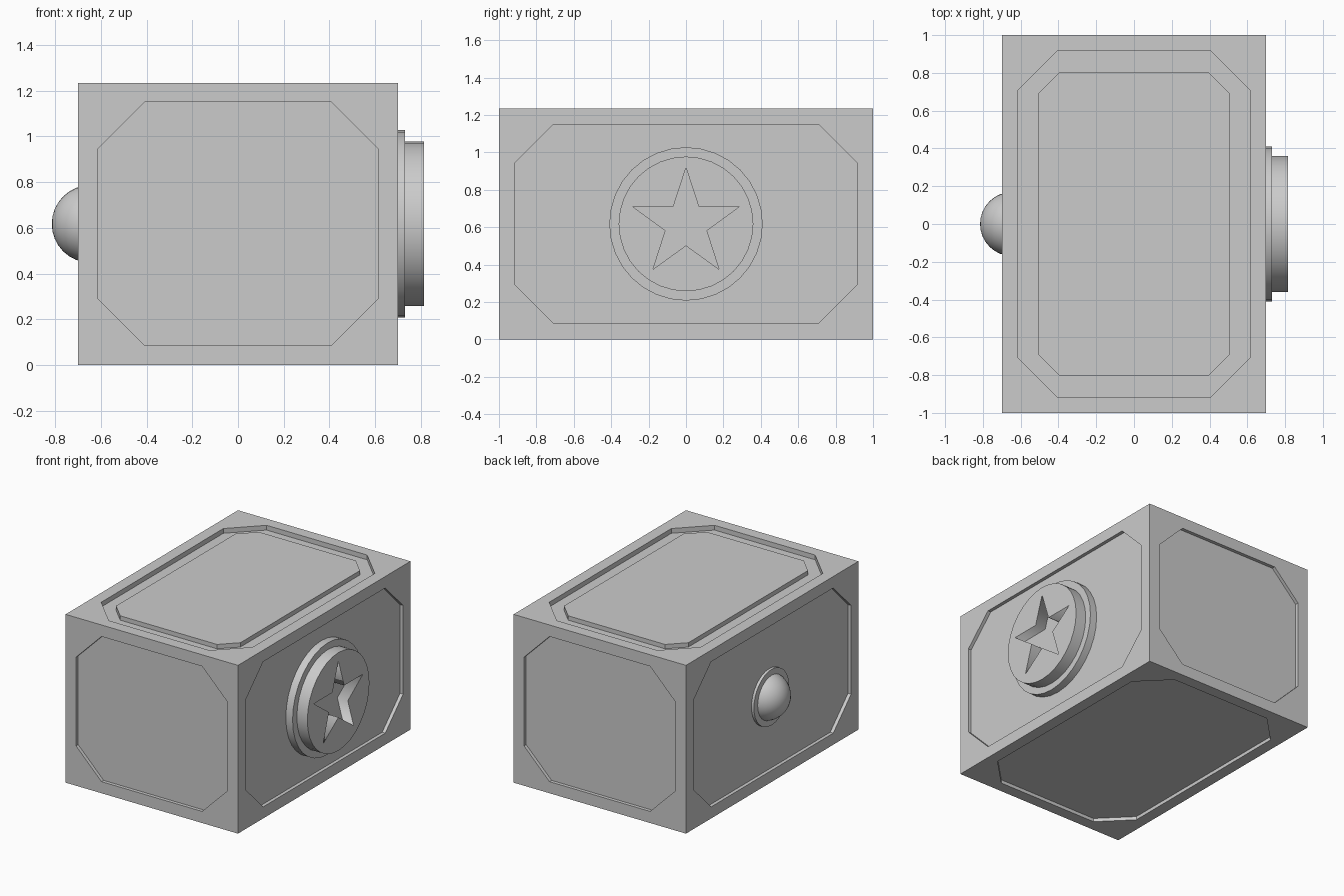
import bpy, bmesh
from math import sin, cos, pi
from mathutils import Vector, Matrix

if "Cube" in bpy.data.objects:
    bpy.data.objects.remove(bpy.data.objects["Cube"])

HX, HY, H = 0.70, 1.0, 1.235
MID = H / 2


def add_object(name, bm):
    me = bpy.data.meshes.new(name)
    bm.to_mesh(me)
    bm.free()
    ob = bpy.data.objects.new(name, me)
    bpy.context.collection.objects.link(ob)
    return ob


def octagon(hu, hv, c):
    """Rectangle with clipped corners, two points per corner."""
    return [(hu, hv - c), (hu - c, hv), (c - hu, hv), (-hu, hv - c),
            (-hu, c - hv), (c - hu, -hv), (hu - c, -hv), (hu, c - hv)]


def panel(bm, n, u, v, hn, hu, hv, loops):
    """One box side: flat border, then stepped octagon loops (margin, clip, depth)."""
    n, u, v = Vector(n), Vector(u), Vector(v)
    centre = Vector((0, 0, MID))

    def vert(a, b, d):
        return bm.verts.new(centre + n * (hn - d) + u * a + v * b)

    corner = [vert(a, b, 0) for a, b in ((hu, hv), (-hu, hv), (-hu, -hv), (hu, -hv))]
    rings = [[vert(a, b, d) for a, b in octagon(hu - m, hv - m, c)] for m, c, d in loops]
    first = rings[0]
    for i in range(4):
        p, q, r = first[2 * i], first[2 * i + 1], first[(2 * i + 2) % 8]
        bm.faces.new((corner[i], q, p))
        bm.faces.new((corner[i], corner[(i + 1) % 4], r, q))
    for a, b in zip(rings, rings[1:]):
        for i in range(8):
            j = (i + 1) % 8
            bm.faces.new((a[i], a[j], b[j], b[i]))
    bm.faces.new(rings[-1])


# Box body with recessed panels; the top also has a raised centre
X, Y, Z = (1, 0, 0), (0, 1, 0), (0, 0, 1)
M, C, D = 0.085, 0.207, 0.025
recess = [(M, C, 0), (M, C, D)]
raised = [(M, C, 0), (M, C, 0.035), (0.195, 0.112, 0.035), (0.195, 0.112, 0.003)]
bm = bmesh.new()
for s in (1, -1):
    panel(bm, Vector(X) * s, Y, Z, HX, HY, MID, recess)
    panel(bm, Vector(Y) * s, X, Z, HY, HX, MID, recess)
    panel(bm, Vector(Z) * s, X, Y, MID, HX, HY, raised if s > 0 else recess)
bmesh.ops.remove_doubles(bm, verts=bm.verts, dist=1e-5)
bmesh.ops.recalc_face_normals(bm, faces=bm.faces)
add_object("box_body", bm)


def ring_points(radii, count):
    """Points around a circle from the top; radii alternate for a star."""
    return [(radii[i % len(radii)] * sin(2 * pi * i / count),
             radii[i % len(radii)] * cos(2 * pi * i / count)) for i in range(count)]


def plate(name, x0, x1, outlines):
    """Flat plate facing along x, extruded from outlines (inner ones become holes)."""
    cu = bpy.data.curves.new(name, 'CURVE')
    cu.dimensions = '2D'
    cu.fill_mode = 'BOTH'
    cu.extrude = (x1 - x0) / 2
    for pts in outlines:
        sp = cu.splines.new('POLY')
        sp.points.add(len(pts) - 1)
        for p, (a, b) in zip(sp.points, pts):
            p.co = (a, b, 0, 1)
        sp.use_cyclic_u = True
    ob = bpy.data.objects.new(name, cu)
    ob.location = ((x0 + x1) / 2, 0, MID)
    ob.rotation_euler = (pi / 2, 0, pi / 2)
    bpy.context.collection.objects.link(ob)
    bpy.ops.object.select_all(action='DESELECT')
    ob.select_set(True)
    bpy.context.view_layer.objects.active = ob
    bpy.ops.object.convert(target='MESH')


# Medallion: base disc and thicker disc with a sunken star
plate("medallion_base", 0.67, 0.73, [ring_points([0.41], 32)])
plate("medallion_star_disc", 0.73, 0.815,
      [ring_points([0.36], 32), ring_points([0.30, 0.115], 10)])

# Button: low collar and smooth dome on the opposite side
plate("button_collar", -0.695, -0.67, [ring_points([0.205], 32)])
bm = bmesh.new()
bmesh.ops.create_uvsphere(bm, u_segments=32, v_segments=16, radius=0.17,
                          matrix=Matrix.Translation((-0.645, 0, MID)) @ Matrix.Rotation(pi / 2, 4, 'Y'))
bmesh.ops.bisect_plane(bm, geom=bm.verts[:] + bm.edges[:] + bm.faces[:], dist=1e-5,
                       plane_co=(-0.645, 0, MID), plane_no=(1, 0, 0), clear_outer=True)
for f in bm.faces:
    f.smooth = True
add_object("button_dome", bm)
